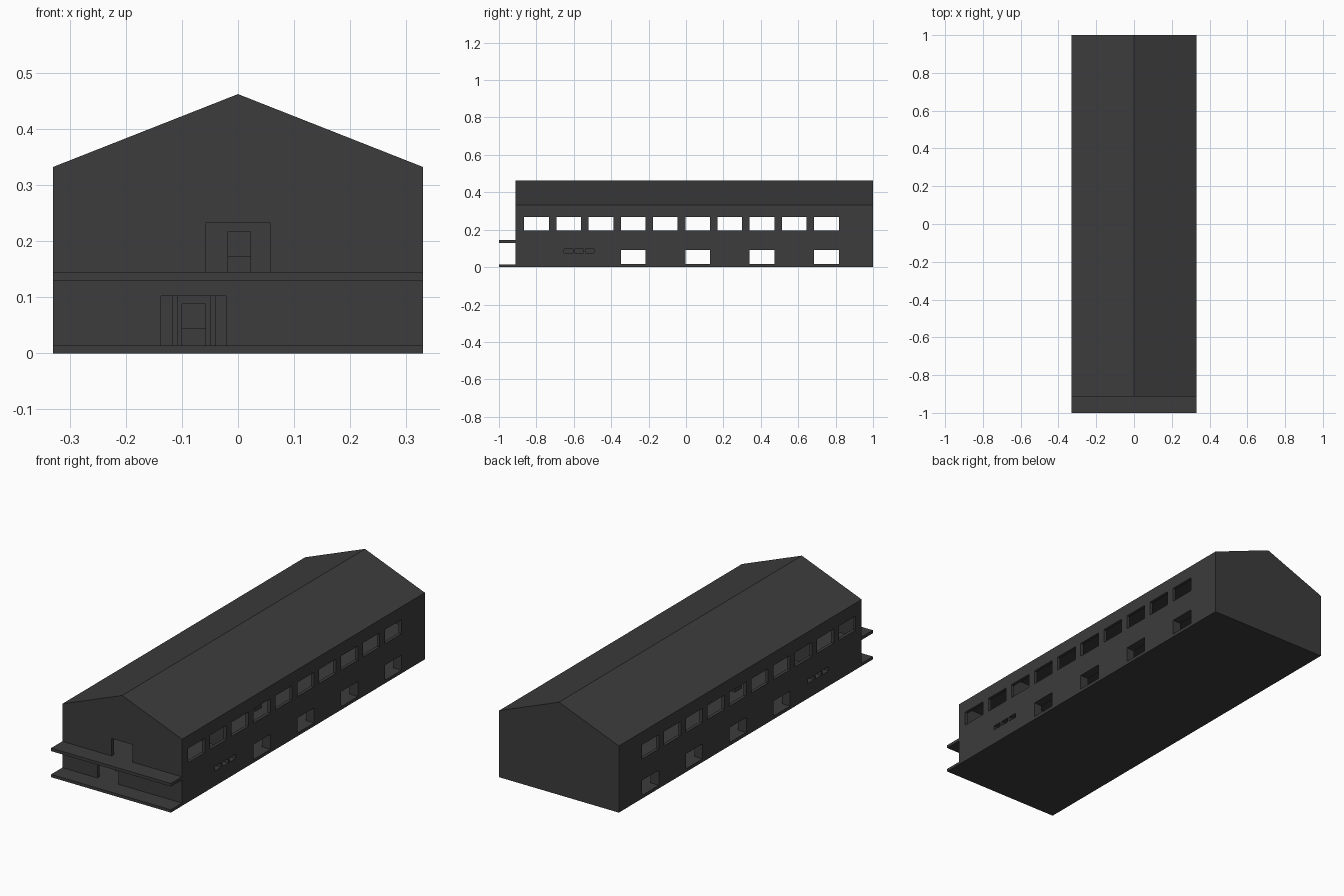
import bpy
import bmesh

if "Cube" in bpy.data.objects:
    bpy.data.objects.remove(bpy.data.objects["Cube"], do_unlink=True)

grey = bpy.data.materials.new("dark grey")
grey.use_nodes = True
COLOUR = (0.045, 0.045, 0.045, 1)
grey.diffuse_color = COLOUR
grey.node_tree.nodes["Principled BSDF"].inputs["Base Color"].default_value = COLOUR

HALF, FRONT, BACK = 0.33, -0.912, 1.0
EAVES, RIDGE = 0.332, 0.462
GROUND, SLAB_LOW, SLAB_TOP = 0.014, 0.13, 0.145


def add_object(name, bm):
    bmesh.ops.recalc_face_normals(bm, faces=bm.faces[:])
    mesh = bpy.data.meshes.new(name)
    bm.to_mesh(mesh)
    bm.free()
    mesh.materials.append(grey)
    obj = bpy.data.objects.new(name, mesh)
    bpy.context.scene.collection.objects.link(obj)
    return obj


def box(name, xs, ys, zs):
    bm = bmesh.new()
    bmesh.ops.create_cube(bm, size=1)
    for v in bm.verts:
        v.co = [r[0] if c < 0 else r[1] for c, r in zip(v.co, (xs, ys, zs))]
    return add_object(name, bm)


def prism(name, profile, y0, y1):
    bm = bmesh.new()
    face = bm.faces.new([bm.verts.new((x, y0, z)) for x, z in profile])
    moved = bmesh.ops.extrude_face_region(bm, geom=[face])["geom"]
    bmesh.ops.translate(bm, vec=(0, y1 - y0, 0),
                        verts=[g for g in moved if isinstance(g, bmesh.types.BMVert)])
    return add_object(name, bm)


def carve(obj, cutters):
    for cutter in cutters:
        cutter.hide_render = True
        mod = obj.modifiers.new("cut", 'BOOLEAN')
        mod.operation, mod.solver, mod.object = 'DIFFERENCE', 'EXACT', cutter
    deps = bpy.context.evaluated_depsgraph_get()
    mesh = bpy.data.meshes.new_from_object(obj.evaluated_get(deps))
    obj.modifiers.clear()
    obj.data = mesh
    for cutter in cutters:
        bpy.data.objects.remove(cutter, do_unlink=True)


# Gabled building shell
shell = prism("building_shell",
              [(-HALF, 0), (HALF, 0), (HALF, EAVES), (0, RIDGE), (-HALF, EAVES)],
              FRONT, BACK)

# Hollow storeys
cutters = [
    box("lower_room", (-0.285, 0.285), (-0.895, 0.985), (GROUND, SLAB_LOW)),
    box("upper_room", (-0.314, 0.314), (-0.895, 0.985), (SLAB_TOP, 0.315)),
]

# Window rows pierce both long walls
ACROSS = (-0.4, 0.4)
PITCH, WIDTH = 0.1722, 0.132
for i in range(10):
    y = -0.865 + i * PITCH
    cutters.append(box("upper_window", ACROSS, (y, y + WIDTH), (0.197, 0.268)))
    if i in (3, 5, 7, 9):
        cutters.append(box("lower_window", ACROSS, (y, y + WIDTH), (0.016, 0.091)))
for i in range(3):
    y = -0.652 + i * 0.057
    cutters.append(box("vent", ACROSS, (y, y + 0.047), (0.075, 0.097)))

# Front entrances
cutters += [
    box("entrance", (-0.137, -0.021), (-0.95, -0.88), (GROUND, 0.102)),
    box("balcony_door", (-0.058, 0.058), (-0.95, -0.88), (SLAB_TOP, 0.232)),
]
carve(shell, cutters)

# Front step and balcony
box("front_step", (-HALF, HALF), (-1, FRONT), (0, GROUND))
box("balcony", (-HALF, HALF), (-1, FRONT), (SLAB_LOW, SLAB_TOP))

# Inner partitions with doorways
lower = box("lower_partition", (-0.285, 0.285), (-0.45, -0.435), (GROUND, SLAB_LOW))
carve(lower, [box("doorway", (-0.1, -0.058), (-0.5, -0.4), (0, 0.088))])
upper = box("upper_partition", (-0.314, 0.314), (-0.548, -0.533), (SLAB_TOP, 0.315))
carve(upper, [box("doorway", (-0.018, 0.022), (-0.6, -0.5), (0.1, 0.217))])

# Corridor walls behind the entrance
for name, x in (("corridor_wall_right", -0.118), ("corridor_wall_left", -0.05)):
    box(name, (x, x + 0.01), (-0.8, -0.45), (GROUND, SLAB_LOW))

# Low counters seen through the doorways
box("lower_counter", (-0.2, 0.2), (-0.15, -0.1), (GROUND, 0.045))
box("upper_counter", (-0.2, 0.2), (-0.15, -0.1), (SLAB_TOP, 0.173))
